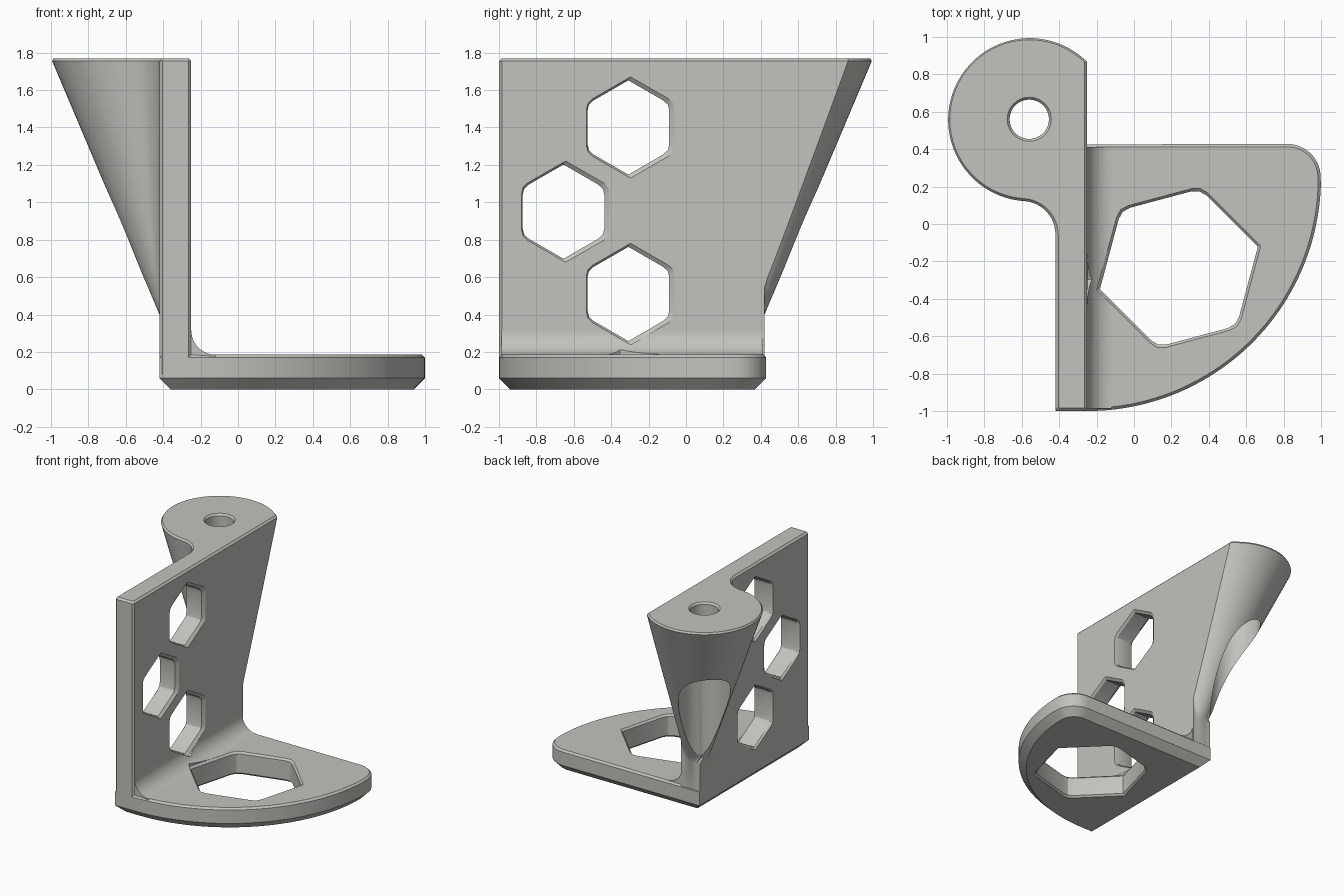
import bpy, bmesh, math
from mathutils import Vector

if "Cube" in bpy.data.objects:
    bpy.data.objects.remove(bpy.data.objects["Cube"])

grey = bpy.data.materials.new("warm_grey")
grey.diffuse_color = (0.54, 0.54, 0.51, 1)
grey.use_nodes = True
grey.node_tree.nodes["Principled BSDF"].inputs["Base Color"].default_value = grey.diffuse_color


def loft(name, rings, place=lambda u, v, h: (u, v, h)):
    """Skin a closed solid through (height, outline) rings of equal length."""
    bm = bmesh.new()
    loops = [[bm.verts.new(place(u, v, h)) for u, v in pts] for h, pts in rings]
    n = len(loops[0])
    for a, b in zip(loops, loops[1:]):
        for i in range(n):
            j = (i + 1) % n
            bm.faces.new((a[i], a[j], b[j], b[i]))
    bm.faces.new(loops[0][::-1])
    bm.faces.new(loops[-1])
    bmesh.ops.remove_doubles(bm, verts=bm.verts, dist=1e-5)
    bmesh.ops.recalc_face_normals(bm, faces=bm.faces)
    mesh = bpy.data.meshes.new(name)
    bm.to_mesh(mesh)
    bm.free()
    mesh.materials.append(grey)
    ob = bpy.data.objects.new(name, mesh)
    bpy.context.collection.objects.link(ob)
    return ob


def inset(pts, d):
    """Move a counter-clockwise outline inwards by d."""
    out = []
    for i, p in enumerate(pts):
        p = Vector(p)
        a = (p - Vector(pts[i - 1])).normalized()
        b = (Vector(pts[(i + 1) % len(pts)]) - p).normalized()
        na, nb = Vector((-a.y, a.x)), Vector((-b.y, b.x))
        q = p + (na + nb) * (d / (1 + na.dot(nb)))
        out.append((q.x, q.y))
    return out


def arc(cx, cy, r, a0, a1, n):
    return [(cx + r * math.cos(math.radians(a0 + (a1 - a0) * i / n)),
             cy + r * math.sin(math.radians(a0 + (a1 - a0) * i / n))) for i in range(n + 1)]


def hexagon(cx, cy, r, turn, sharp, cut=0.035):
    """Hexagon whose corners are rounded, except the sharp pair."""
    c = [Vector(p) for p in arc(cx, cy, r, turn, turn + 300, 5)]
    pts = []
    for i, p in enumerate(c):
        k = 0.004 if i % 3 == sharp else cut
        a = p + (c[i - 1] - p).normalized() * k
        b = p + (c[(i + 1) % 6] - p).normalized() * k
        pts += [tuple(a), tuple(a * 0.25 + p * 0.5 + b * 0.25), tuple(b)]
    return pts


def cut_with(ob, cutters):
    for c in cutters:
        m = ob.modifiers.new("cut", 'BOOLEAN')
        m.operation, m.solver, m.object = 'DIFFERENCE', 'EXACT', c


def wall_section(z):
    """Upright plate outline with the conical lobe growing out of its back corner."""
    t = min(max((z - 0.4) / 1.37, 0), 1)
    cx, r, f = -0.335 - 0.225 * t, 0.085 + 0.355 * t, 0.02 + 0.16 * t
    cy = -cx
    ox, oy = -0.335, 0.335
    # tangent blend between lobe and plate back
    dx = -0.42 - f - cx
    dy = -math.sqrt(max((r + f) ** 2 - dx * dx, 0))
    tx, ty = cx + r * dx / (r + f), cy + r * dy / (r + f)
    crease = max(0.42, cy + math.sqrt(max(r * r - (-0.25 - cx) ** 2, 0)))
    a0 = math.atan2(crease - oy, -0.25 - ox)
    a1 = math.atan2(ty - oy, tx - ox) % (2 * math.pi)
    pts = [(-0.265, -1), (-0.25, -0.985), (-0.25, crease)]
    n = 48
    for i in range(1, n):
        a = a0 + (a1 - a0) * i / n
        c, s = math.cos(a), math.sin(a)
        px, py = ox - cx, oy - cy
        b = px * c + py * s
        round_d = -b + math.sqrt(max(b * b - (px * px + py * py - r * r), 0))
        square_d = min(0.085 / abs(c) if abs(c) > 1e-6 else 9,
                       0.085 / s if s > 1e-6 else 9)
        d = max(round_d, square_d)
        if c > 1e-6:
            d = min(d, 0.085 / c)
        pts.append((ox + d * c, oy + d * s))
    end = math.degrees(math.atan2(-dy, -dx))
    pts += arc(cx + dx, cy + dy, f, end, 0, 12)
    return pts + [(-0.42, -0.985), (-0.405, -1)]


# upright wall with lobe
heights = [0.08] + [0.4 + 1.355 * i / 28 for i in range(29)]
rings = [(z, wall_section(z)) for z in heights]
rings.append((1.77, inset(wall_section(1.77), 0.015)))
wall = loft("wall_with_lobe", rings)

# base plate with large arc and rounded corner
foot = [(-0.42, -1)] + arc(-0.25, 0.25, 1.25, -90, -2, 48)
foot += arc(0.82, 0.25, 0.178, 4, 90, 12) + [(-0.42, 0.425)]
base = loft("base_plate", [(0, inset(foot, 0.06)), (0.06, foot),
                           (0.17, foot), (0.185, inset(foot, 0.015))])

# concave strip between wall and base
strip = [(-0.3, 0.31), (-0.3, 0.15), (-0.12, 0.15)] + arc(-0.12, 0.315, 0.13, 270, 180, 12)
fillet = loft("inner_fillet", [(-0.987, strip), (0.412, strip)], lambda u, v, h: (u, h, v))

# hexagonal wall windows, chamfered on both faces
windows = []
for y, z in ((-0.308, 1.4), (-0.655, 0.95), (-0.308, 0.51)):
    outer = hexagon(y + 0.012, z, 0.272, 30, 1)
    inner = hexagon(y, z, 0.252, 30, 1)
    windows.append(loft("window_cutter",
                        [(-0.6, outer), (-0.422, outer), (-0.405, inner),
                         (-0.268, inner), (-0.249, outer), (0.0, outer)],
                        lambda u, v, h: (h, u, v)))

# hexagonal base opening
outer = hexagon(0.24, -0.235, 0.455, 15, 0, 0.05)
inner = hexagon(0.24, -0.235, 0.437, 15, 0, 0.05)
opening = loft("opening_cutter", [(-0.1, outer), (-0.002, outer), (0.015, inner),
                                  (0.17, inner), (0.187, outer), (0.4, outer)])

# screw hole and the wider bore that opens through the cone below it
hole = loft("screw_cutter", [(z, arc(-0.56, 0.56, r, 0, 352.5, 47)) for z, r in
                             ((0.1, 0.195), (1.59, 0.195), (1.59, 0.105),
                              (1.755, 0.105), (1.775, 0.122), (1.9, 0.122))])

cut_with(wall, windows + [hole])
cut_with(fillet, [windows[2], opening])
cut_with(base, [opening])

# bake the cuts, drop the cutters and shade
dg = bpy.context.evaluated_depsgraph_get()
parts = (wall, base, fillet)
baked = [bpy.data.meshes.new_from_object(p.evaluated_get(dg)) for p in parts]
for p, mesh in zip(parts, baked):
    p.modifiers.clear()
    p.data = mesh
for c in windows + [opening, hole]:
    bpy.data.objects.remove(c)
for p in parts:
    bpy.ops.object.select_all(action='DESELECT')
    p.select_set(True)
    bpy.context.view_layer.objects.active = p
    bpy.ops.object.shade_smooth_by_angle(angle=math.radians(25))
